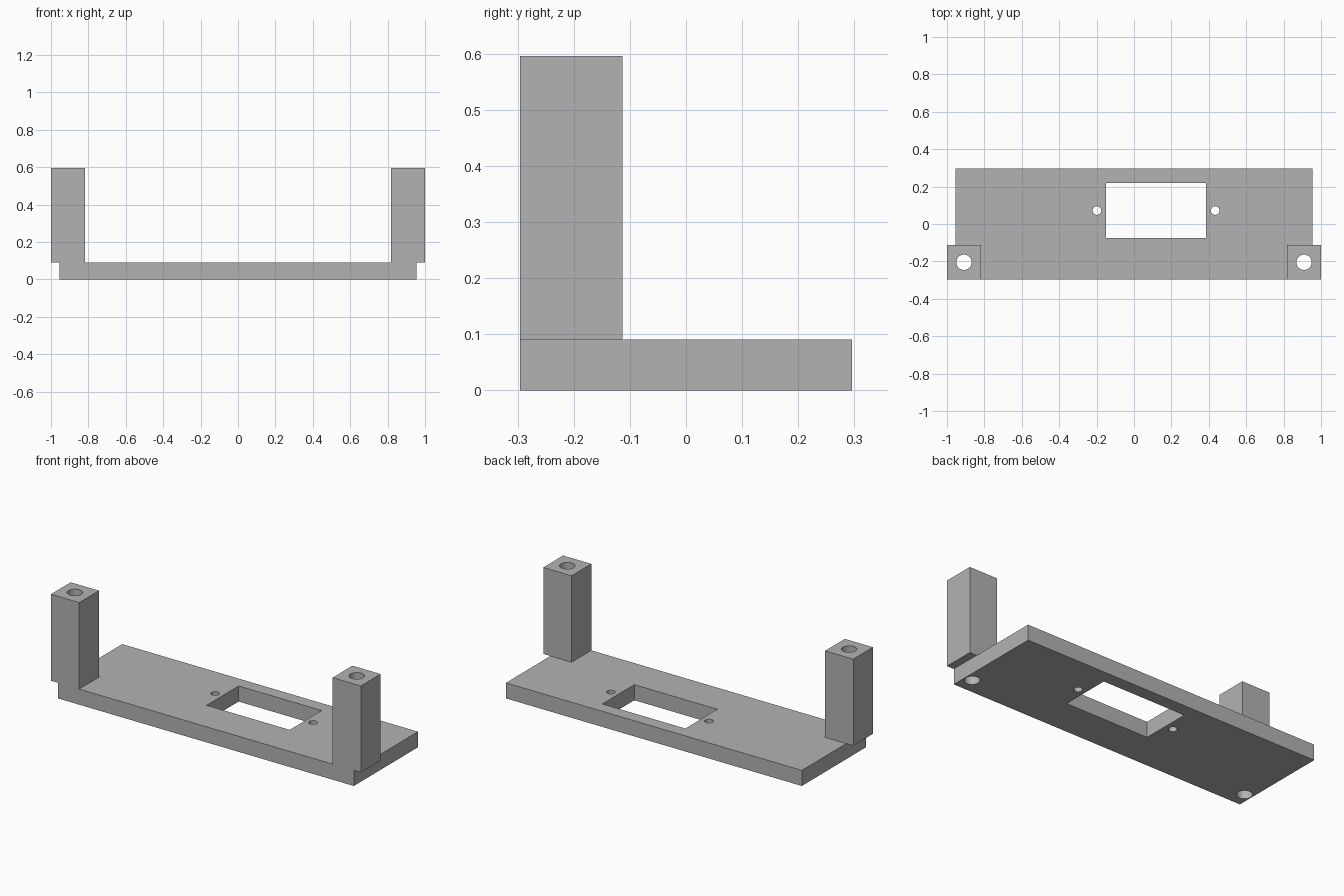
import bpy

cube = bpy.data.objects.get("Cube")
if cube:
    bpy.data.objects.remove(cube, do_unlink=True)

grey = bpy.data.materials.new("plain_grey")
grey.use_nodes = True
COLOUR = (0.45, 0.45, 0.45, 1)
grey.diffuse_color = COLOUR
grey.node_tree.nodes["Principled BSDF"].inputs["Base Color"].default_value = COLOUR

# Main sizes
PLATE_X, DEPTH, PLATE_Z, TOP = 0.9545, 0.2955, 0.091, 0.5955
POST = 0.182


def box(name, low, high):
    """Box between two opposite corners."""
    bpy.ops.mesh.primitive_cube_add(size=1)
    obj = bpy.context.object
    obj.name = name
    for v in obj.data.vertices:
        v.co = [b if c > 0 else a for a, b, c in zip(low, high, v.co)]
    obj.data.materials.append(grey)
    return obj


def drill(name, x, y, radius):
    """Tall cylinder that cuts right through the bracket."""
    bpy.ops.mesh.primitive_cylinder_add(vertices=48, radius=radius, depth=2, location=(x, y, 0.3))
    obj = bpy.context.object
    obj.name = name
    obj.data.materials.append(grey)
    return obj


def combine(target, tool, operation):
    """Apply a boolean and remove the tool."""
    mod = target.modifiers.new(operation.lower(), 'BOOLEAN')
    mod.operation, mod.solver, mod.object = operation, 'EXACT', tool
    bpy.context.view_layer.objects.active = target
    bpy.ops.object.modifier_apply(modifier=mod.name)
    bpy.data.objects.remove(tool, do_unlink=True)


# Base plate
bracket = box("mounting_bracket", (-PLATE_X, -DEPTH, 0), (PLATE_X, DEPTH, PLATE_Z))

# Front corner posts, overhanging the plate ends
for side, x in (("right", -1), ("left", 1 - POST)):
    post = box(side + "_post", (x, -DEPTH, PLATE_Z), (x + POST, POST - DEPTH, TOP))
    combine(bracket, post, 'UNION')

# Bores through the posts and plate
for x in (-1 + POST / 2, 1 - POST / 2):
    combine(bracket, drill("post_bore", x, POST / 2 - DEPTH, 0.041), 'DIFFERENCE')

# Rectangular window with a screw hole at each end
combine(bracket, box("window_cutter", (-0.15, -0.075, -1), (0.386, 0.22, 1)), 'DIFFERENCE')
for x in (-0.198, 0.434):
    combine(bracket, drill("screw_hole", x, 0.072, 0.023), 'DIFFERENCE')

# Smooth bores, sharp box edges
bpy.ops.object.select_all(action='DESELECT')
bracket.select_set(True)
bpy.context.view_layer.objects.active = bracket
bpy.ops.object.shade_smooth_by_angle()
